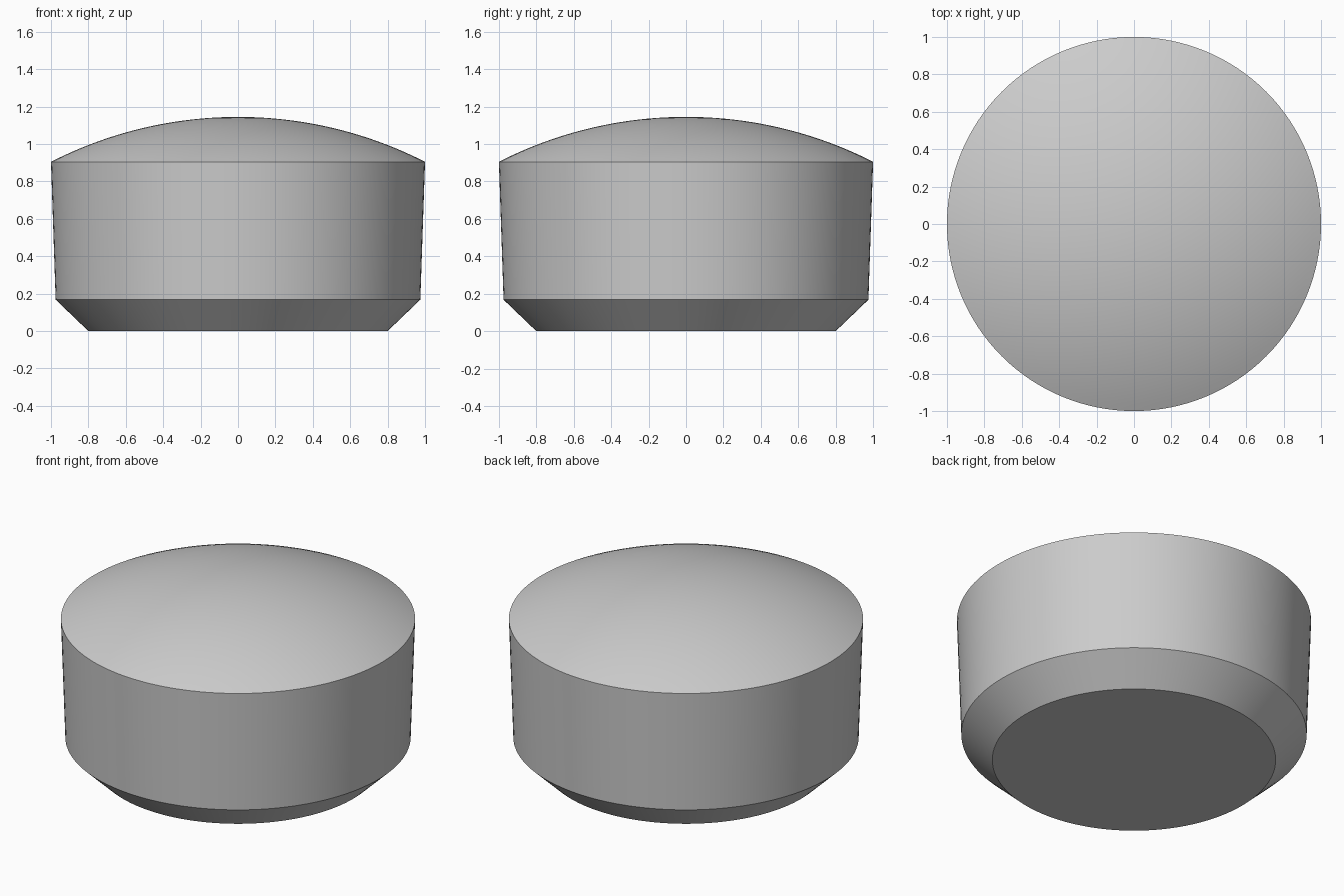
import bpy
import bmesh
import math

cube = bpy.data.objects.get("Cube")
if cube:
    bpy.data.objects.remove(cube, do_unlink=True)

SEGMENTS = 128
DOME_STEPS = 24
RIM_Z, TOP_Z = 0.905, 1.145

# Plain grey material
grey = bpy.data.materials.new("plain_grey")
grey.use_nodes = True
color = (0.6, 0.6, 0.6, 1.0)
grey.diffuse_color = color
grey.node_tree.nodes["Principled BSDF"].inputs["Base Color"].default_value = color

# Profile: flat base, chamfer, slightly flared wall
profile = [(0.8, 0.0), (0.975, 0.168), (1.0, RIM_Z)]

# Spherical dome from the rim to the crown
rise = TOP_Z - RIM_Z
dome_radius = (1 + rise * rise) / (2 * rise)
half_angle = math.asin(1 / dome_radius)
for i in range(1, DOME_STEPS):
    a = half_angle * (1 - i / DOME_STEPS)
    profile.append((dome_radius * math.sin(a),
                    TOP_Z - dome_radius * (1 - math.cos(a))))

# Revolve the profile into rings
bm = bmesh.new()
rings = []
for r, z in profile:
    angles = [2 * math.pi * k / SEGMENTS for k in range(SEGMENTS)]
    rings.append([bm.verts.new((r * math.cos(t), r * math.sin(t), z)) for t in angles])
for low, high in zip(rings, rings[1:]):
    for k in range(SEGMENTS):
        n = (k + 1) % SEGMENTS
        bm.faces.new((low[k], low[n], high[n], high[k]))

# Close the base and the crown
bm.faces.new(list(reversed(rings[0])))
crown = bm.verts.new((0, 0, TOP_Z))
for k in range(SEGMENTS):
    bm.faces.new((rings[-1][k], rings[-1][(k + 1) % SEGMENTS], crown))

mesh = bpy.data.meshes.new("domed_button")
bm.to_mesh(mesh)
bm.free()
mesh.materials.append(grey)
button = bpy.data.objects.new("domed_button", mesh)
bpy.context.collection.objects.link(button)

# Smooth surfaces with crisp rim and chamfer edges
bpy.ops.object.select_all(action="DESELECT")
button.select_set(True)
bpy.context.view_layer.objects.active = button
bpy.ops.object.shade_smooth_by_angle(angle=math.radians(30))
